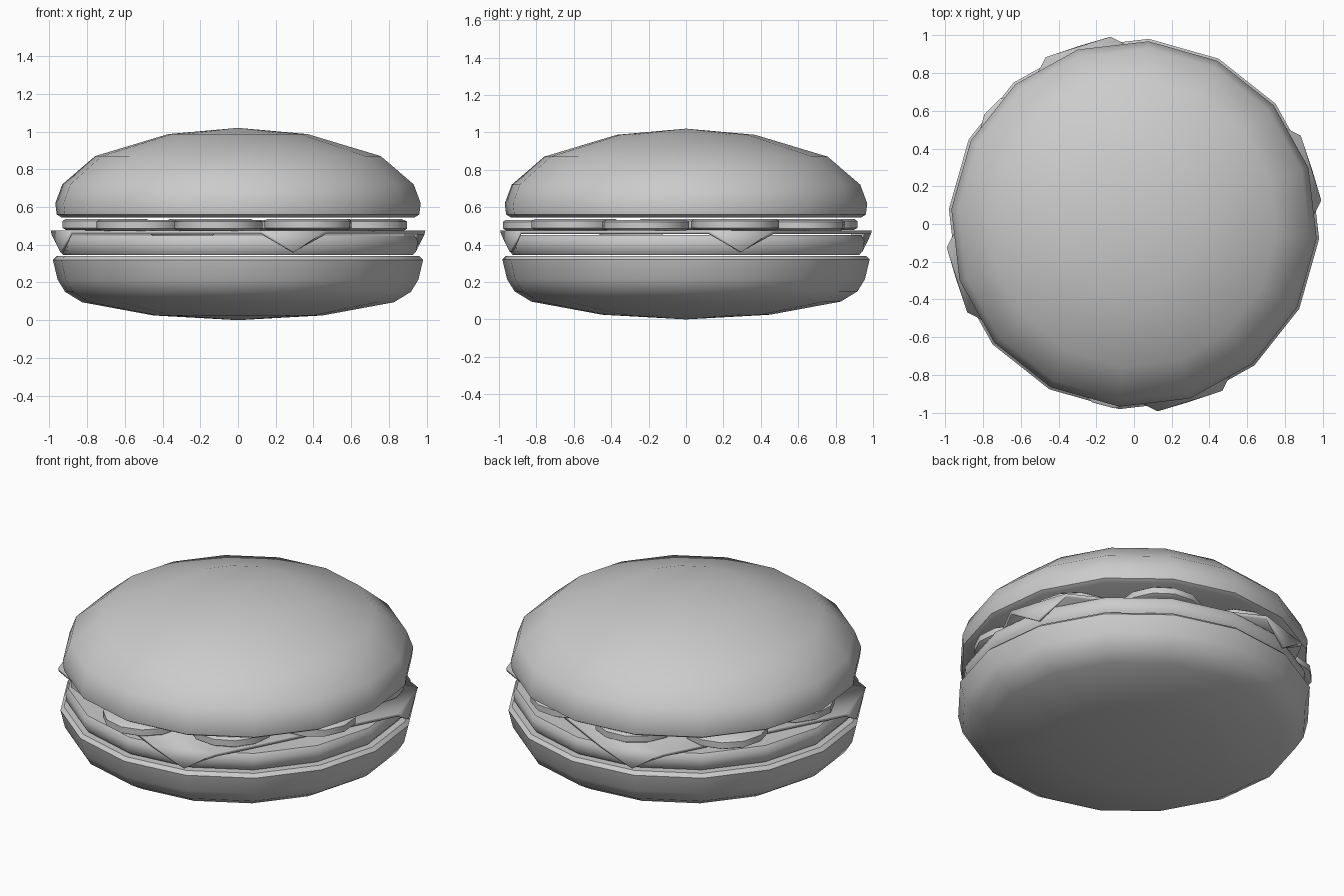
import bpy, bmesh
from math import sin, cos, pi, radians
from mathutils import Vector, Matrix

if "Cube" in bpy.data.objects:
    bpy.data.objects.remove(bpy.data.objects["Cube"])


def finish(bm, name, angle=40):
    bmesh.ops.recalc_face_normals(bm, faces=bm.faces)
    mesh = bpy.data.meshes.new(name)
    bm.to_mesh(mesh)
    bm.free()
    ob = bpy.data.objects.new(name, mesh)
    bpy.context.collection.objects.link(ob)
    bpy.ops.object.select_all(action='DESELECT')
    ob.select_set(True)
    bpy.context.view_layer.objects.active = ob
    bpy.ops.object.shade_smooth_by_angle(angle=radians(angle))
    return ob


def lathe(name, profile, sides=16, turn=-4.6, matrix=Matrix()):
    # Revolve a profile running from the lower pole to the upper pole
    bm = bmesh.new()
    rings = []
    for r, z in profile[1:-1]:
        rings.append([bm.verts.new((r * cos(radians(turn) + 2 * pi * i / sides),
                                    r * sin(radians(turn) + 2 * pi * i / sides), z))
                      for i in range(sides)])
    low = bm.verts.new((0, 0, profile[0][1]))
    high = bm.verts.new((0, 0, profile[-1][1]))
    for i in range(sides):
        j = (i + 1) % sides
        bm.faces.new((low, rings[0][j], rings[0][i]))
        bm.faces.new((high, rings[-1][i], rings[-1][j]))
        for a, b in zip(rings, rings[1:]):
            bm.faces.new((a[i], a[j], b[j], b[i]))
    bm.transform(matrix)
    return finish(bm, name)


# Buns and patty
lathe("bottom_bun", [(0, 0), (0.45, 0.025), (0.83, 0.095), (0.92, 0.15), (0.96, 0.215),
                     (0.985, 0.32), (0.965, 0.34), (0, 0.34)])
lathe("patty", [(0, 0.345), (0.93, 0.345), (0.95, 0.37), (0.957, 0.42),
                (0.94, 0.45), (0, 0.45)])
lathe("top_bun", [(0, 0.545), (0.94, 0.545), (0.965, 0.56), (0.972, 0.62), (0.935, 0.72),
                  (0.76, 0.87), (0.37, 0.987), (0, 1.02)])

# Square cheese slice with four corners folded down over the patty
bm = bmesh.new()
outline, flaps = [], []
for k in range(4):
    a = radians(17.5 + 90 * k)
    out, side = Vector((cos(a), sin(a), 0)), Vector((-sin(a), cos(a), 0))
    top = Vector((0, 0, 0.475))
    p = bm.verts.new(out * 0.985 - side * 0.18 + top)
    q = bm.verts.new(out * 0.985 + side * 0.18 + top)
    tip = bm.verts.new(out * 0.988 + Vector((0, 0, 0.36)))
    outline += [p, q]
    flaps.append((p, tip, q))
bm.faces.new(outline)
for f in flaps:
    bm.faces.new(f)
cheese = finish(bm, "cheese")
solid = cheese.modifiers.new("thickness", 'SOLIDIFY')
solid.thickness = 0.02
solid.offset = -1

# Ring of pickle slices between cheese and top bun
slice_profile = [(0, 0.474), (0.215, 0.474), (0.235, 0.485), (0.235, 0.522),
                 (0.22, 0.532), (0, 0.532)]
for i in range(9):
    a = radians(-98 + 40 * i)
    r = 0.75 if i in (0, 6) else 0.7
    lathe(f"pickle_slice_{i + 1}", slice_profile, 12, 10 * i,
          Matrix.Translation((r * cos(a), r * sin(a), 0.004 * (i % 2))))
